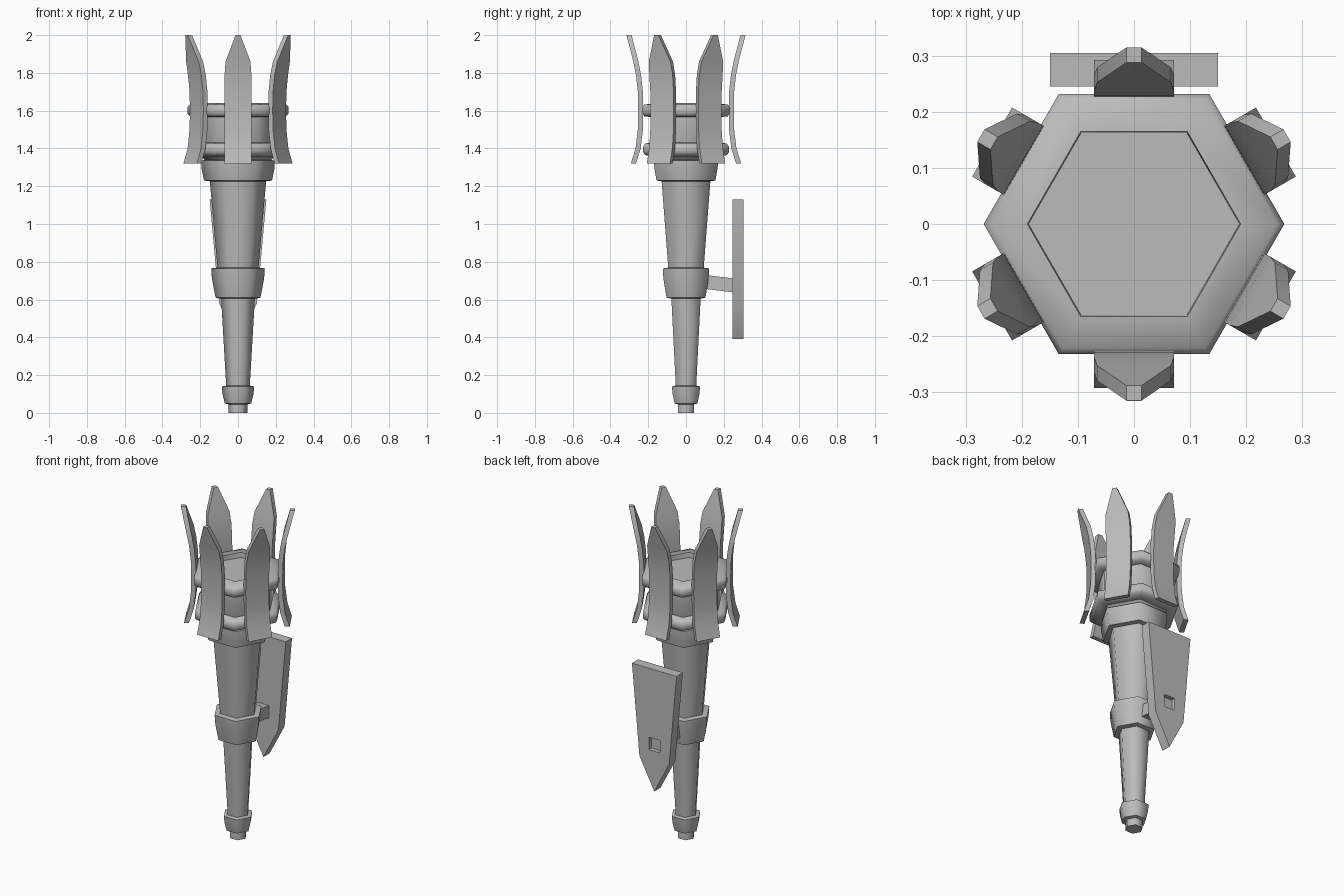
import bpy, bmesh
from math import radians, cos, sin, tau
from mathutils import Vector

cube = bpy.data.objects.get("Cube")
if cube:
    bpy.data.objects.remove(cube)

grey = bpy.data.materials.new("plain grey")
grey.use_nodes = True
TONE = (0.5, 0.5, 0.5, 1)
grey.diffuse_color = TONE
grey.node_tree.nodes["Principled BSDF"].inputs["Base Color"].default_value = TONE


def finish(name, bm, angle):
    bmesh.ops.recalc_face_normals(bm, faces=bm.faces)
    mesh = bpy.data.meshes.new(name)
    bm.to_mesh(mesh)
    bm.free()
    obj = bpy.data.objects.new(name, mesh)
    bpy.context.collection.objects.link(obj)
    mesh.materials.append(grey)
    bpy.ops.object.select_all(action="DESELECT")
    obj.select_set(True)
    bpy.context.view_layer.objects.active = obj
    bpy.ops.object.shade_smooth_by_angle(angle=radians(angle))
    return obj


def hex_turned(name, profile, angle=62):
    """Six-sided turned part from (radius, height) pairs, capped at both ends."""
    bm = bmesh.new()
    rings = [[bm.verts.new((r * cos(tau * i / 6), r * sin(tau * i / 6), z))
              for i in range(6)] for r, z in profile]
    for low, high in zip(rings, rings[1:]):
        for i in range(6):
            j = (i + 1) % 6
            bm.faces.new((low[i], low[j], high[j], high[i]))
    bm.faces.new(rings[0])
    bm.faces.new(rings[-1])
    return finish(name, bm, angle)


# Handle
hex_turned("handle_tip", [(0.05, 0), (0.05, 0.06)])
hex_turned("lower_handle", [(0.06, 0.1), (0.092, 0.65)])
hex_turned("upper_handle", [(0.106, 0.74), (0.152, 1.26)])

# Collars
hex_turned("bottom_collar", [(0.05, 0.045), (0.07, 0.05), (0.082, 0.1), (0.086, 0.14), (0.06, 0.145)])
hex_turned("middle_collar", [(0.09, 0.605), (0.119, 0.61), (0.138, 0.71), (0.142, 0.765), (0.1, 0.77)])
hex_turned("top_collar", [(0.14, 1.225), (0.18, 1.23), (0.194, 1.3), (0.195, 1.335), (0.17, 1.34)])

# Bowl with two bands and a shallow hollow
hex_turned("bowl", [(0.17, 1.33), (0.195, 1.36), (0.215, 1.4), (0.215, 1.6)])
hex_turned("lower_band", [(0.2, 1.355), (0.25, 1.365), (0.262, 1.38), (0.262, 1.41), (0.25, 1.425), (0.2, 1.435)])
hex_turned("upper_band", [(0.2, 1.565), (0.255, 1.57), (0.268, 1.585), (0.268, 1.62),
                          (0.255, 1.632), (0.19, 1.64), (0.188, 1.61)])

# Six curved blades: (inner radius, height, half width)
BLADE = [(0.265, 1.32, 0.071), (0.24, 1.4, 0.071), (0.228, 1.5, 0.071), (0.226, 1.6, 0.071),
         (0.228, 1.7, 0.071), (0.238, 1.79, 0.071), (0.252, 1.86, 0.066), (0.288, 2.0, 0.013)]
for k in range(6):
    a = tau * (k + 0.5) / 6
    out, side = Vector((cos(a), sin(a), 0)), Vector((-sin(a), cos(a), 0))
    bm = bmesh.new()
    rows = []
    for r, z, w in BLADE:
        up = Vector((0, 0, z))
        rows.append([bm.verts.new(out * (r + d) + side * s * w + up)
                     for d, s in ((0, -1), (0, 1), (0.027, 1), (0.027, -1))])
    for low, high in zip(rows, rows[1:]):
        for i in range(4):
            j = (i + 1) % 4
            bm.faces.new((low[i], low[j], high[j], high[i]))
    bm.faces.new(rows[0])
    bm.faces.new(rows[-1])
    finish(f"blade_{k + 1}", bm, 40)

# Shield plate with a small square recess
bm = bmesh.new()
outline = [(-0.15, 1.13), (0.15, 1.13), (0.1, 0.58), (0, 0.39), (-0.1, 0.58)]
hole = [(-0.037, 0.71), (0.037, 0.71), (0.037, 0.635), (-0.037, 0.635)]


def loop(points, y):
    return [bm.verts.new((x, y, z)) for x, z in points]


def wall(a, b):
    for i in range(len(a)):
        j = (i + 1) % len(a)
        bm.faces.new((a[i], a[j], b[j], b[i]))


inner, outer = loop(outline, 0.245), loop(outline, 0.305)
rim, floor = loop(hole, 0.305), loop(hole, 0.28)
wall(inner, outer)
wall(rim, floor)
bm.faces.new(inner)
bm.faces.new(floor)
for i in range(4):
    if i != 2:
        corner = i if i < 2 else i + 1
        bm.faces.new((outer[corner], outer[(corner + 1) % 5], rim[(i + 1) % 4], rim[i]))
bm.faces.new((outer[2], outer[3], outer[4], rim[3], rim[2]))
finish("shield", bm, 40)

# Sloping peg that holds the shield
bm = bmesh.new()
ends = [[bm.verts.new((x, y, z + h)) for x, h in
         ((-0.037, -0.037), (0.037, -0.037), (0.037, 0.037), (-0.037, 0.037))]
        for y, z in ((0.08, 0.696), (0.265, 0.673))]
wall(*ends)
for end in ends:
    bm.faces.new(end)
finish("shield_peg", bm, 40)
